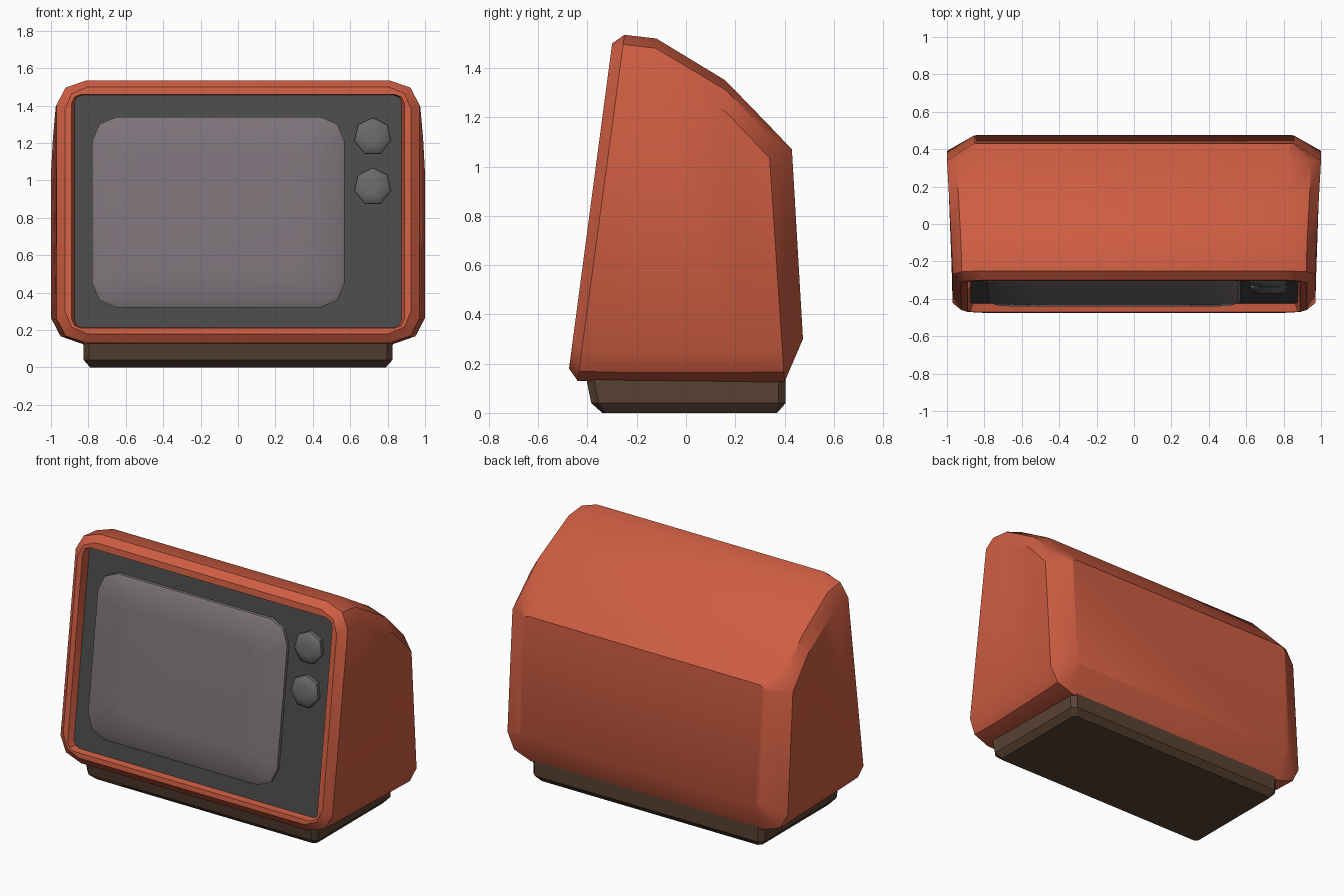
import bpy, bmesh
from math import sin, cos, pi, radians

if "Cube" in bpy.data.objects:
    bpy.data.objects.remove(bpy.data.objects["Cube"])


def material(name, rgb):
    m = bpy.data.materials.new(name)
    m.diffuse_color = (*rgb, 1)
    m.use_nodes = True
    m.node_tree.nodes["Principled BSDF"].inputs["Base Color"].default_value = m.diffuse_color
    return m


def loft(name, rings, mat, angle=30):
    """Skin a list of equal-length point rings and cap both ends."""
    bm = bmesh.new()
    vs = [[bm.verts.new(p) for p in r] for r in rings]
    n = len(rings[0])
    for a, b in zip(vs, vs[1:]):
        for i in range(n):
            bm.faces.new((a[i], a[(i + 1) % n], b[(i + 1) % n], b[i]))
    bm.faces.new(vs[0])
    bm.faces.new(vs[-1])
    bmesh.ops.recalc_face_normals(bm, faces=bm.faces)
    me = bpy.data.meshes.new(name)
    bm.to_mesh(me)
    bm.free()
    me.shade_smooth()
    me.set_sharp_from_angle(angle=radians(angle))
    me.materials.append(mat)
    ob = bpy.data.objects.new(name, me)
    bpy.context.collection.objects.link(ob)
    return ob


def section(yb, zb, yt, zt, w, cx, cz, x0=0):
    """Rectangle with two-step corners, leaning from (yb, zb) to (yt, zt)."""
    corner = [(w, cz), (w - .3 * cx, .3 * cz), (w - cx, 0)]
    h = zt - zb
    low_r = [(x, z) for x, z in corner]
    pts = low_r + [(-x, z) for x, z in reversed(low_r)]
    pts += [(-x, h - z) for x, z in low_r] + [(x, h - z) for x, z in reversed(low_r)]
    return [(x0 + x, yb + (yt - yb) * z / h, zb + z) for x, z in pts]


def front_y(z):
    return -.475 + (z - .18) * .1326


def front_ring(z0, z1, w, c, depth, x0=0):
    """Section lying parallel to the sloping front, set back by depth."""
    return section(front_y(z0) + depth, z0, front_y(z1) + depth, z1, w, c, c, x0)


red = material("red_shell", (.62, .11, .055))
dark = material("dark_panel", (.07, .07, .07))
glass = material("screen_glass", (.20, .17, .19))
grey = material("knob_grey", (.14, .14, .14))
brown = material("brown_base", (.10, .055, .033))

# Shell: recess floor, opening, rim, then sections back to the rear panel
loft("shell", [
    front_ring(.215, 1.455, .87, .04, .06),
    front_ring(.21, 1.46, .89, .05, 0),
    front_ring(.18, 1.50, .925, .12, 0),
    section(-.44, .13, -.25, 1.535, .97, .16, .13),
    section(-.25, .125, -.12, 1.52, .975, .17, .13),
    section(.20, .125, .16, 1.35, .99, .17, .13),
    section(.40, .125, .33, 1.175, 1.0, .17, .14),
    section(.475, .30, .43, 1.07, .855, .03, .03),
], red)

# Front panel inside the rim
loft("front_panel", [
    front_ring(.212, 1.458, .872, .04, .065),
    front_ring(.212, 1.458, .875, .04, .045),
], dark)

# Bulging screen
sx = -.105
loft("screen", [
    front_ring(.32, 1.34, .675, .13, .055, sx),
    front_ring(.32, 1.34, .675, .13, .025, sx),
    front_ring(.34, 1.325, .658, .13, .012, sx),
    front_ring(.50, 1.16, .45, .10, .002, sx),
], glass)

# Two seven-sided knobs
for name, zc in (("upper_knob", 1.235), ("lower_knob", .967)):
    rings = []
    for r, d in ((.10, .055), (.10, .022), (.082, .006), (.04, .0)):
        ring = []
        for i in range(7):
            a = pi / 2 + 2 * pi * i / 7
            z = zc + r * sin(a)
            ring.append((.72 + r * cos(a), front_y(z) + d, z))
        rings.append(ring)
    loft(name, rings, grey, 40)


# Plinth with chamfered corners and lower edge
def plinth_ring(z, w, y0, y1, c):
    return [(w - c, y0, z), (w, y0 + c, z), (w, y1 - c, z), (w - c, y1, z),
            (c - w, y1, z), (-w, y1 - c, z), (-w, y0 + c, z), (c - w, y0, z)]


loft("base", [
    plinth_ring(.14, .828, -.405, .405, .03),
    plinth_ring(.04, .825, -.385, .405, .03),
    plinth_ring(0, .79, -.34, .37, .02),
], brown)
